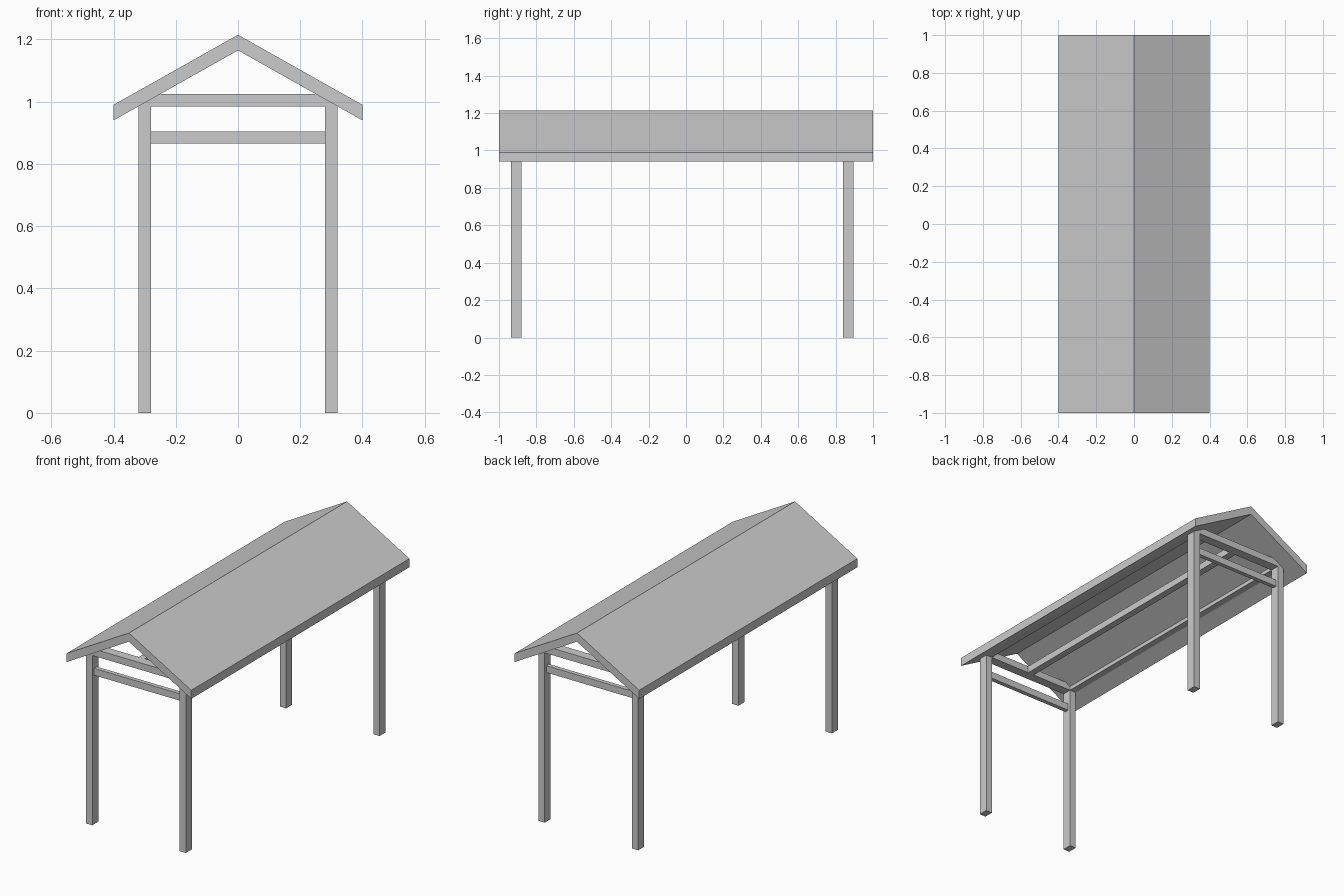
import bpy
import bmesh

if "Cube" in bpy.data.objects:
    bpy.data.objects.remove(bpy.data.objects["Cube"])


def make_object(name, bm):
    bmesh.ops.recalc_face_normals(bm, faces=bm.faces)
    mesh = bpy.data.meshes.new(name)
    bm.to_mesh(mesh)
    bm.free()
    obj = bpy.data.objects.new(name, mesh)
    bpy.context.collection.objects.link(obj)
    return obj


def box(name, x, y, z):
    """Box from (min, max) pairs on each axis."""
    bm = bmesh.new()
    bmesh.ops.create_cube(bm, size=1)
    for v in bm.verts:
        v.co = [r[0] if c < 0 else r[1] for c, r in zip(v.co, (x, y, z))]
    return make_object(name, bm)


# Gabled roof: chevron profile extruded along y
profile = [(-0.4, 0.94), (0, 1.165), (0.4, 0.94),
           (0.4, 0.99), (0, 1.215), (-0.4, 0.99)]
bm = bmesh.new()
ends = [[bm.verts.new((x, y, z)) for x, z in profile] for y in (-1, 1)]
for a, b, c, d in ((0, 1, 4, 5), (1, 2, 3, 4)):
    for end in ends:
        bm.faces.new([end[i] for i in (a, b, c, d)])
for i in range(6):
    j = (i + 1) % 6
    bm.faces.new((ends[0][i], ends[0][j], ends[1][j], ends[1][i]))
make_object("roof", bm)

# Post frames: two posts, a low crossbar and a top tie beam at each end
POST_Z, BEAM_Z = 0.985, 1.025
for label, yc in (("front", -0.908), ("back", 0.868)):
    depth = (yc - 0.0275, yc + 0.0275)
    for side, xc in (("left", -0.3), ("right", 0.3)):
        box(f"{label}_{side}_post", (xc - 0.02, xc + 0.02), depth, (0, POST_Z))
    box(f"{label}_crossbar", (-0.28, 0.28), (yc - 0.0125, yc + 0.0125), (0.865, 0.905))
    box(f"{label}_tie_beam", (-0.32, 0.32), depth, (POST_Z, BEAM_Z))

# Long beams joining the two frames
for label, xc in (("left", -0.3), ("middle", 0), ("right", 0.3)):
    box(f"{label}_long_beam", (xc - 0.02, xc + 0.02), (-0.8805, 0.8405), (POST_Z, BEAM_Z))
